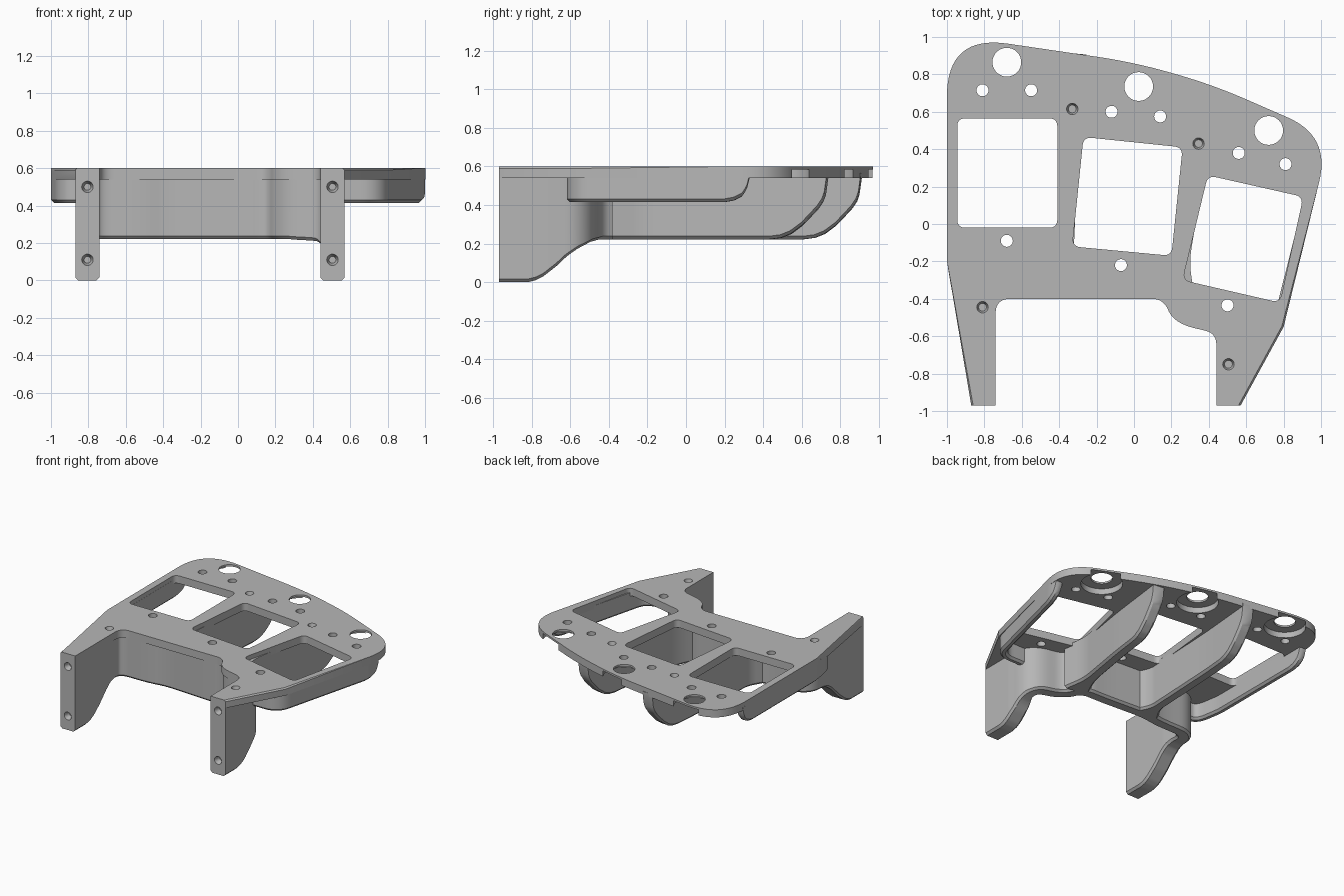
import bpy, bmesh, math
from mathutils import Vector, Matrix

cube = bpy.data.objects.get("Cube")
if cube:
    bpy.data.objects.remove(cube, do_unlink=True)

grey = bpy.data.materials.new("mid grey")
grey.use_nodes = True
grey.diffuse_color = (0.47, 0.47, 0.47, 1)
grey.node_tree.nodes["Principled BSDF"].inputs["Base Color"].default_value = grey.diffuse_color

TOP, UNDER = 0.6, 0.54


def make_object(name, bm):
    bmesh.ops.recalc_face_normals(bm, faces=bm.faces[:])
    mesh = bpy.data.meshes.new(name)
    bm.to_mesh(mesh)
    bm.free()
    mesh.materials.append(grey)
    obj = bpy.data.objects.new(name, mesh)
    bpy.context.collection.objects.link(obj)
    return obj


def smooth(obj):
    obj.data.shade_smooth()
    obj.data.set_sharp_from_angle(angle=math.radians(28))


def rounded(points, closed=True, steps=10):
    """Round each corner; a point is (x, y, corner size, half width)."""
    pos = [Vector((p[0], p[1], p[3] if len(p) > 3 else 0)) for p in points]
    out, n = [], len(pos)
    for i, p in enumerate(pos):
        size = points[i][2]
        if size == 0 or (not closed and i in (0, n - 1)):
            out.append(p)
            continue
        a, b = pos[i - 1] - p, pos[(i + 1) % n] - p
        a = p + a * min(size / a.length, 0.5)
        b = p + b * min(size / b.length, 0.5)
        for k in range(steps + 1):
            t = k / steps
            out.append(a * (1 - t) ** 2 + p * 2 * t * (1 - t) + b * t * t)
    return out


def add_prism(bm, points, z0, z1):
    loops = [[bm.verts.new((p[0], p[1], z)) for p in points] for z in (z0, z1)]
    bm.faces.new(loops[0][::-1])
    top = bm.faces.new(loops[1])
    n = len(points)
    for i in range(n):
        j = (i + 1) % n
        bm.faces.new((loops[0][i], loops[0][j], loops[1][j], loops[1][i]))
    return top


def add_cone(bm, centre, r0, r1, depth, turn=None):
    place = Matrix.Translation(centre) @ (turn or Matrix())
    bmesh.ops.create_cone(bm, cap_ends=True, segments=32, radius1=r0, radius2=r1,
                          depth=depth, matrix=place)


def cut(obj, bm):
    cutter = make_object("cutter", bm)
    cutter.hide_render = True
    mod = obj.modifiers.new("cut", 'BOOLEAN')
    mod.operation, mod.solver, mod.object = 'DIFFERENCE', 'EXACT', cutter
    graph = bpy.context.evaluated_depsgraph_get()
    mesh = bpy.data.meshes.new_from_object(obj.evaluated_get(graph))
    obj.modifiers.clear()
    obj.data = mesh
    bpy.data.objects.remove(cutter, do_unlink=True)


def lerp(table, y):
    if y <= table[0][0]:
        return table[0][1]
    for (a, za), (b, zb) in zip(table, table[1:]):
        if y <= b:
            return za + (zb - za) * (y - a) / (b - a)
    return table[-1][1]


def resample(path, step=0.012):
    out = [path[0]]
    for a, b in zip(path, path[1:]):
        count = max(1, round((b - a).length / step))
        out += [a.lerp(b, k / count) for k in range(1, count + 1) if (b - a).length > 1e-5]
    return out


def wall(name, points, bottom, chamfer=0.016):
    """Sweep an upright wall with a chamfered lower edge along a plan path."""
    path = resample(rounded(points, closed=False))
    bm = bmesh.new()
    rings, last = [], len(path) - 1
    for i, p in enumerate(path):
        d = path[min(i + 1, last)] - path[max(i - 1, 0)]
        side = Vector((-d.y, d.x, 0)).normalized()
        z, w, c = lerp(bottom, p.y), p.z, chamfer
        section = ((-w, 0.565), (-w, z + c), (c - w, z), (w - c, z), (w, z + c), (w, 0.565))
        rings.append([bm.verts.new((p.x + side.x * s, p.y + side.y * s, h)) for s, h in section])
    for a, b in zip(rings, rings[1:]):
        for k in range(6):
            j = (k + 1) % 6
            bm.faces.new((a[k], a[j], b[j], b[k]))
    bm.faces.new(rings[0])
    bm.faces.new(rings[-1][::-1])
    return make_object(name, bm)


# Top plate outline with a bevelled upper rim
outline = [(-.87, -.97, 0), (-.74, -.97, 0), (-.74, -.4, .08), (.155, -.4, .06),
           (.215, -.53, .11), (.44, -.585, .06), (.44, -.97, 0), (.57, -.97, 0),
           (.8, -.55, 0), (1.05, .47, .25), (.42, .745, .2), (0, .865, .2),
           (-1, 1.012, .33), (-1, -.2, 0)]
bm = bmesh.new()
top_face = add_prism(bm, rounded(outline, steps=16), UNDER, TOP)
rim = []
for e in top_face.edges:
    mid = (e.verts[0].co + e.verts[1].co) / 2
    if mid.y > -.96 and (mid.x < -.75 or mid.x > .56 or mid.y > .3):
        rim.append(e)
bmesh.ops.bevel(bm, geom=rim, offset=0.01, segments=1, affect='EDGES')
plate = make_object("top_plate", bm)

# Recesses under the large holes
large_holes = [(-.68, .865), (.025, .735), (.72, .5)]
bm = bmesh.new()
for x, y in large_holes:
    add_cone(bm, (x, y, UNDER - .005), .15, .15, .1)
cut(plate, bm)

# Square openings, round holes and tapered blind holes
openings = [[(-.945, -.02), (-.41, -.02), (-.41, .565), (-.945, .565)],
            [(-.33, -.12), (.2, -.17), (.26, .41), (-.27, .465)],
            [(.26, -.3), (.78, -.42), (.905, .145), (.395, .26)]]
small_holes = [(-.81, .715), (-.55, .715), (-.12, .6), (.14, .575), (.56, .38),
               (.81, .32), (-.68, -.09), (-.07, -.22), (.5, -.435)]
blind_holes = [(-.33, .615), (.345, .43), (-.81, -.445), (.505, -.75)]
bm = bmesh.new()
for corners in openings:
    add_prism(bm, rounded([(x, y, .045) for x, y in corners]), .4, .8)
for x, y in large_holes:
    add_cone(bm, (x, y, .6), .077, .077, .4)
for x, y in small_holes:
    add_cone(bm, (x, y, .6), .032, .032, .4)
for x, y in blind_holes:
    add_cone(bm, (x, y, TOP - .02), .018, .032, .05)
cut(plate, bm)
smooth(plate)

# Front wall running from leg to leg
leg_curve = [(-.82, 0), (-.78, .01), (-.74, .03), (-.67, .085), (-.58, .175),
             (-.53, .21), (-.48, .222)]
front_wall = wall("legs_and_front_wall", [
    (-.805, -.97, 0, .065), (-.805, -.56, 0, .065), (-.805, -.345, .13, .05),
    (-.52, -.345, .1, .05), (-.38, -.32, .1, .05), (.02, -.345, .1, .05),
    (.19, -.345, .09, .05), (.255, -.485, .1, .05), (.505, -.54, .12, .055),
    (.505, -.72, 0, .065), (.505, -.97, 0, .065)], leg_curve)
bm = bmesh.new()
facing = Matrix.Rotation(math.radians(90), 4, 'X')
for x in (-.805, .505):
    for z in (.11, .5):
        add_cone(bm, (x, -.95, z), .018, .032, .05, facing)
cut(front_wall, bm)
smooth(front_wall)

# Deep ribs, sweeping up to the plate at the back
rise = [(-.3, .222), (-.24, .23), (-.19, .25), (-.13, .295), (-.05, .38),
        (-.02, .425), (-.005, .48), (0, .54)]
ribs = {"right_rib": [(-.375, -.32, 0, .11), (-.37, -.2, .05, .045),
                      (-.34, .45, .1, .045), (-.3, .91, 0, .045)],
        "left_rib": [(.225, -.37, 0, .1), (.25, -.2, .08, .045),
                     (.325, .25, .1, .045), (.385, .735, 0, .045)]}
for name, points in ribs.items():
    end = points[-1][1]
    smooth(wall(name, points, [(end + dy, z) for dy, z in rise]))

# Shallow side walls along the plate edge
side_rise = [(-.13, .415), (-.08, .424), (-.04, .445), (-.015, .48), (0, .54)]
sides = {"right_side_wall": [(-.8, -.42, 0, .028), (-.935, -.42, .1, .028),
                             (-.972, -.2, .05, .028), (-.972, .72, 0, .028)],
         "left_side_wall": [(.5, -.59, 0, .028), (.755, -.59, .1, .028),
                            (.97, .26, .05, .028), (.972, .33, 0, .028)]}
for name, points in sides.items():
    end = points[-1][1]
    smooth(wall(name, points, [(end + dy, z) for dy, z in side_rise]))
